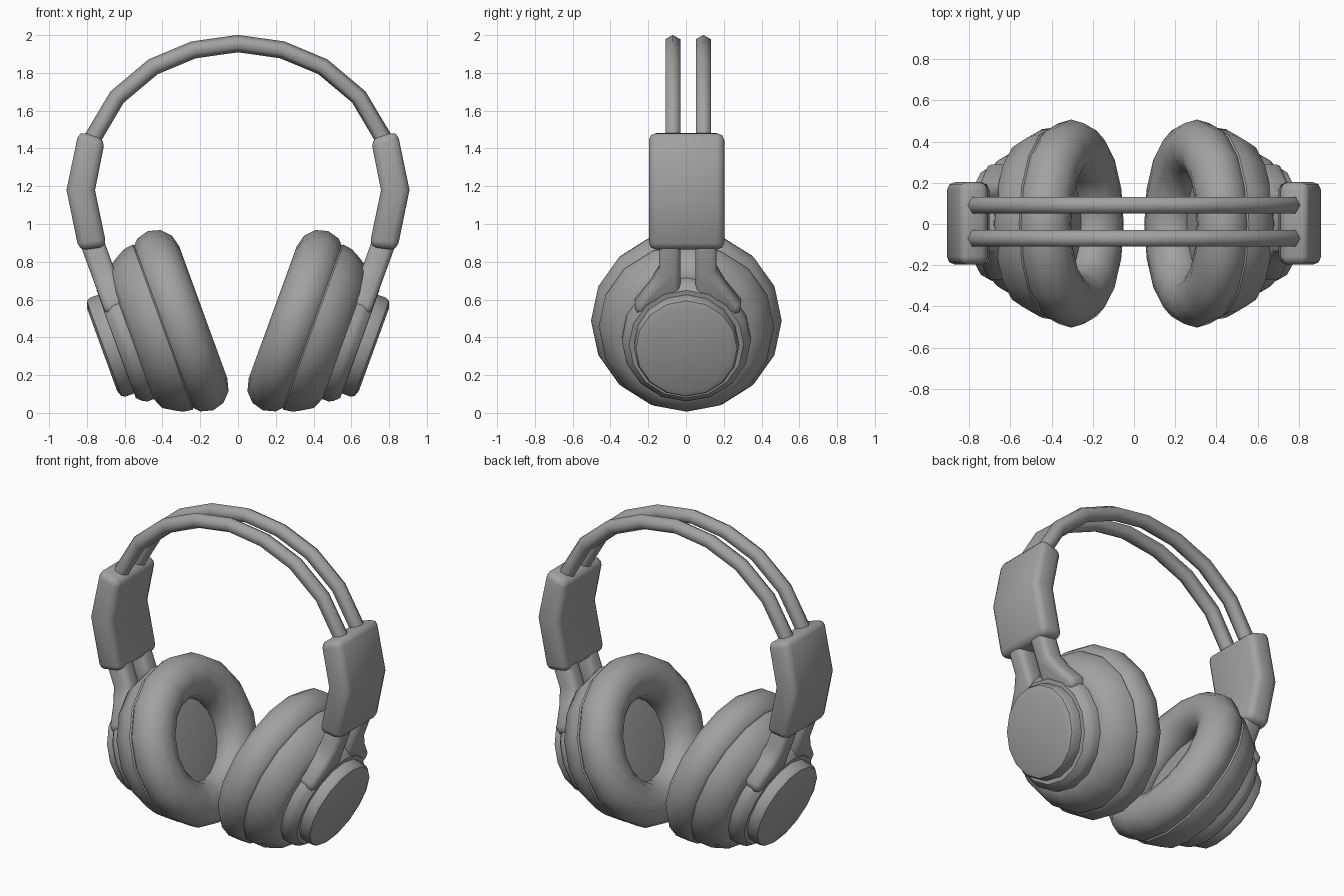
import bpy, bmesh
from math import sin, cos, pi, radians
from mathutils import Matrix, Vector

if "Cube" in bpy.data.objects:
    bpy.data.objects.remove(bpy.data.objects["Cube"])

TILT = radians(20)
# Ear cup frame: local x = world y, local y = up along the cup, local z = outward
CUP = Matrix(((0, sin(TILT), cos(TILT), 0.305),
              (1, 0, 0, 0.002),
              (0, cos(TILT), -sin(TILT), 0.488),
              (0, 0, 0, 1)))

# Dark grey plastic for every part
GREY = bpy.data.materials.new("dark_grey")
GREY.diffuse_color = (0.36, 0.36, 0.36, 1)
GREY.use_nodes = True
GREY.node_tree.nodes["Principled BSDF"].inputs["Base Color"].default_value = GREY.diffuse_color


def finish(bm, name, matrix=None, mirror=True, angle=40):
    if matrix:
        bm.transform(matrix)
    bmesh.ops.recalc_face_normals(bm, faces=bm.faces)
    me = bpy.data.meshes.new(name)
    bm.to_mesh(me)
    bm.free()
    me.materials.append(GREY)
    ob = bpy.data.objects.new(name, me)
    bpy.context.collection.objects.link(ob)
    bpy.ops.object.select_all(action='DESELECT')
    ob.select_set(True)
    bpy.context.view_layer.objects.active = ob
    bpy.ops.object.shade_smooth_by_angle(angle=radians(angle))
    if mirror:
        m = ob.modifiers.new("mirror", 'MIRROR')
        m.use_mirror_merge = False
    return ob


def lathe(name, profile, closed=False, sides=16):
    """Turn (radius, height) points round the cup axis; open profiles get end caps."""
    bm = bmesh.new()
    rings = [[bm.verts.new((r * cos(2 * pi * i / sides), r * sin(2 * pi * i / sides), h))
              for i in range(sides)] for r, h in profile]
    n = len(rings)
    for j in range(n if closed else n - 1):
        a, b = rings[j], rings[(j + 1) % n]
        for i in range(sides):
            k = (i + 1) % sides
            bm.faces.new((a[i], a[k], b[k], b[i]))
    if not closed:
        bm.faces.new(rings[0])
        bm.faces.new(rings[-1])
    return finish(bm, name, CUP)


def prism(name, outline, to_3d, lo, hi, bevel, segments=2, matrix=None):
    """Extrude a 2D outline between lo and hi, with rounded edges."""
    bm = bmesh.new()
    ends = [[bm.verts.new(to_3d(a, b, h)) for a, b in outline] for h in (lo, hi)]
    n = len(outline)
    for i in range(n):
        k = (i + 1) % n
        bm.faces.new((ends[0][i], ends[0][k], ends[1][k], ends[1][i]))
    for e in ends:
        bm.faces.new(e)
    bmesh.ops.recalc_face_normals(bm, faces=bm.faces)
    sharp = [e for e in bm.edges if e.calc_face_angle(0) > radians(40)]
    bmesh.ops.bevel(bm, geom=sharp, offset=bevel, segments=segments,
                    profile=0.5, affect='EDGES')
    return finish(bm, name, matrix, angle=65)


# Padded ear cushion
lathe("ear_cushion", [(0.373 + 0.132 * cos(2 * pi * i / 12), 0.129 * sin(2 * pi * i / 12))
                      for i in range(12)], closed=True)

# Cup shell, whose inner cap is the speaker plate
lathe("ear_cup", [(0.30, 0.04), (0.44, 0.07), (0.465, 0.10), (0.458, 0.15), (0.437, 0.19),
                  (0.40, 0.25), (0.34, 0.275)])

# Round mount that the fork joins, and the outer cap on it
lathe("fork_ring", [(0.342, 0.25), (0.342, 0.31), (0.33, 0.335), (0.303, 0.362)])
lathe("outer_cap", [(0.278, 0.34), (0.278, 0.41), (0.268, 0.43), (0.235, 0.442)])

# Fork arms rising from the ring into the slider
for side in (1, -1):
    prism("fork_arm", [(side * y + 0.008, u) for y, u in
                       ((0.04, 0.66), (0.152, 0.66), (0.152, 0.41), (0.195, 0.33),
                        (0.28, 0.22), (0.28, 0.16), (0.04, 0.16), (0.04, 0.4))],
          lambda a, b, h: (a, b, h), 0.235, 0.36, 0.03, matrix=CUP)

# Bent slider boxes
prism("slider_box", [(0.843, 1.492), (0.908, 1.18), (0.842, 0.86),
                     (0.695, 0.88), (0.757, 1.18), (0.703, 1.448)],
      lambda a, b, h: (a, h, b), -0.197, 0.203, 0.038)

# Twin headband tubes, six-sided, mitred along an arch
half = [(0.235, 1.922), (0.45, 1.832), (0.64, 1.672), (0.772, 1.45), (0.81, 1.3)]
path = [(-x, z) for x, z in reversed(half)] + [(0, 1.955)] + half
SIDES, RADIUS = 6, 0.046
for y0 in (-0.07, 0.092):
    bm = bmesh.new()
    rings = []
    for i, (x, z) in enumerate(path):
        p, q = path[max(i - 1, 0)], path[min(i + 1, len(path) - 1)]
        t = Vector((q[0] - p[0], 0, q[1] - p[1])).normalized()
        up = Vector((-t.z, 0, t.x))
        rings.append([bm.verts.new(Vector((x, y0, z)) + RADIUS *
                      (up * cos(2 * pi * k / SIDES) + Vector((0, 1, 0)) * sin(2 * pi * k / SIDES)))
                      for k in range(SIDES)])
    for a, b in zip(rings, rings[1:]):
        for k in range(SIDES):
            m = (k + 1) % SIDES
            bm.faces.new((a[k], a[m], b[m], b[k]))
    bm.faces.new(rings[0])
    bm.faces.new(rings[-1])
    finish(bm, "headband_tube", mirror=False, angle=70)
